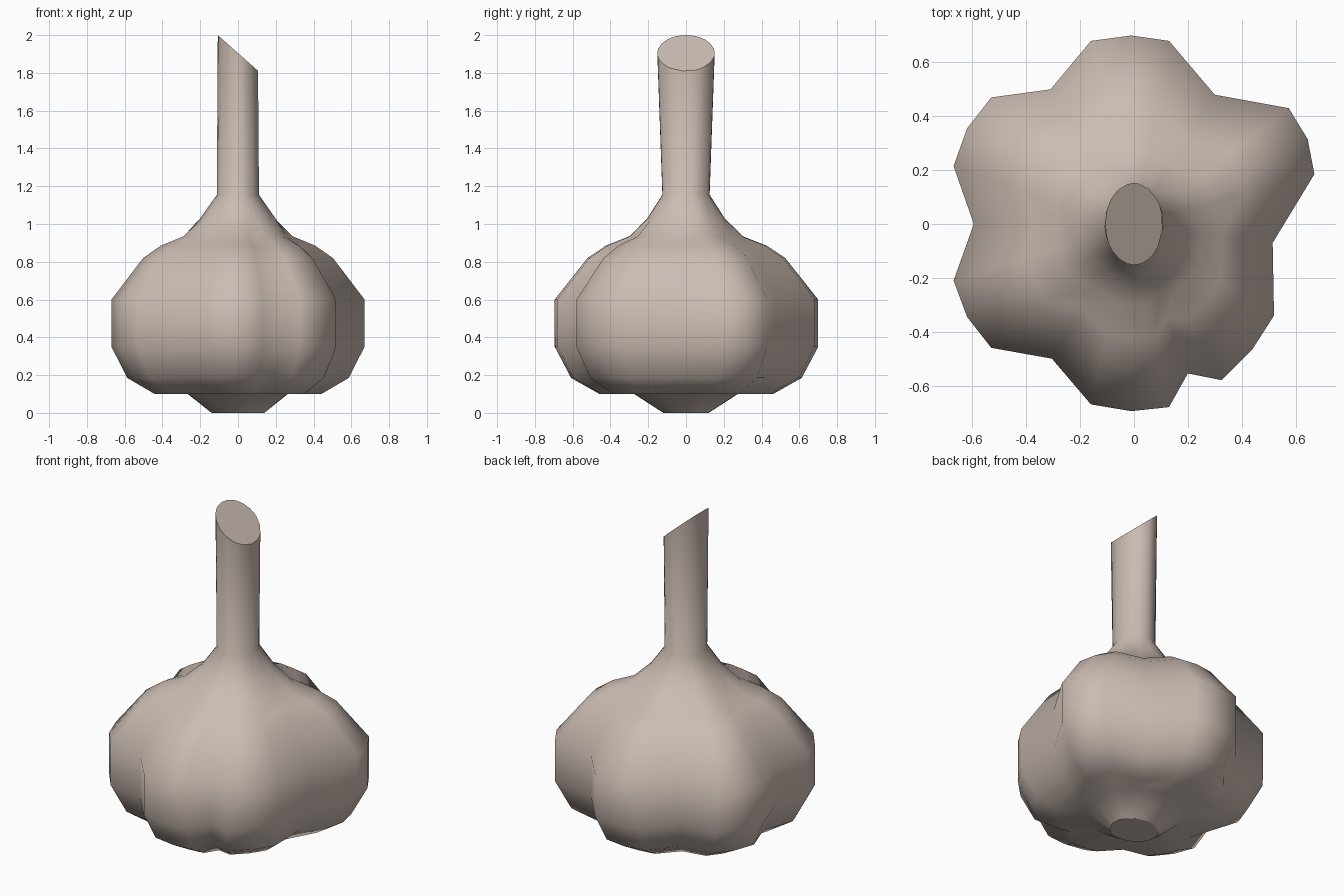
import bpy, bmesh, math

if "Cube" in bpy.data.objects:
    bpy.data.objects.remove(bpy.data.objects["Cube"])

skin = bpy.data.materials.new("warm beige skin")
skin.diffuse_color = (0.60, 0.505, 0.45, 1)
skin.use_nodes = True
skin.node_tree.nodes["Principled BSDF"].inputs["Base Color"].default_value = skin.diffuse_color

# Widest cross-section: six cloves, three outer points and one valley each
OUTLINE = [(.67, .185), (.645, .315), (.575, .43), (.30, .48),
           (.13, .68), (-.01, .70), (-.16, .68), (-.31, .50),
           (-.53, .47), (-.62, .355), (-.67, .215), (-.595, 0),
           (-.67, -.21), (-.62, -.345), (-.53, -.46), (-.305, -.50),
           (-.16, -.67), (-.01, -.695), (.13, -.68), (.20, -.555),
           (.325, -.58), (.44, -.465), (.52, -.34), (.515, -.07)]

# Rings from root to neck: height, outline scale, roundness, x and y radius of the round shape
RINGS = [(0.0, .2, 1, .14, .12),
         (0.1, .42, .8, .27, .27),
         (0.1, .665, .1, .42, .42),
         (.185, .875, 0, .6, .6),
         (.35, 1, 0, .6, .6),
         (.60, 1, 0, .6, .6),
         (.82, .755, .05, .46, .46),
         (.885, .625, .15, .37, .37),
         (.935, .45, .45, .285, .285),
         (1.03, .3, 1, .20, .205),
         (1.155, .2, 1, .112, .125)]


def ring(bm, z, scale, roundness, rx, ry):
    verts = []
    for x, y in OUTLINE:
        a = math.atan2(y, x)
        px = x * scale * (1 - roundness) + rx * math.cos(a) * roundness
        py = y * scale * (1 - roundness) + ry * math.sin(a) * roundness
        verts.append(bm.verts.new((px, py, z)))
    return verts


bm = bmesh.new()
loops = [ring(bm, *r) for r in RINGS]

# Stem end, cut at a slant
tip = ring(bm, 2.0, .2, 1, .107, .152)
for v in tip:
    v.co.z = min(2.0, 1.905 - 0.89 * v.co.x)
loops.append(tip)

n = len(OUTLINE)
for low, high in zip(loops, loops[1:]):
    for i in range(n):
        j = (i + 1) % n
        bm.faces.new((low[i], low[j], high[j], high[i]))
for f in bm.faces:
    f.smooth = True

# Flat root and cut faces
bm.faces.new(loops[0][::-1])
bm.faces.new(tip)

mesh = bpy.data.meshes.new("garlic_bulb")
bm.to_mesh(mesh)
bm.free()
mesh.materials.append(skin)
bulb = bpy.data.objects.new("garlic_bulb", mesh)
bpy.context.collection.objects.link(bulb)
